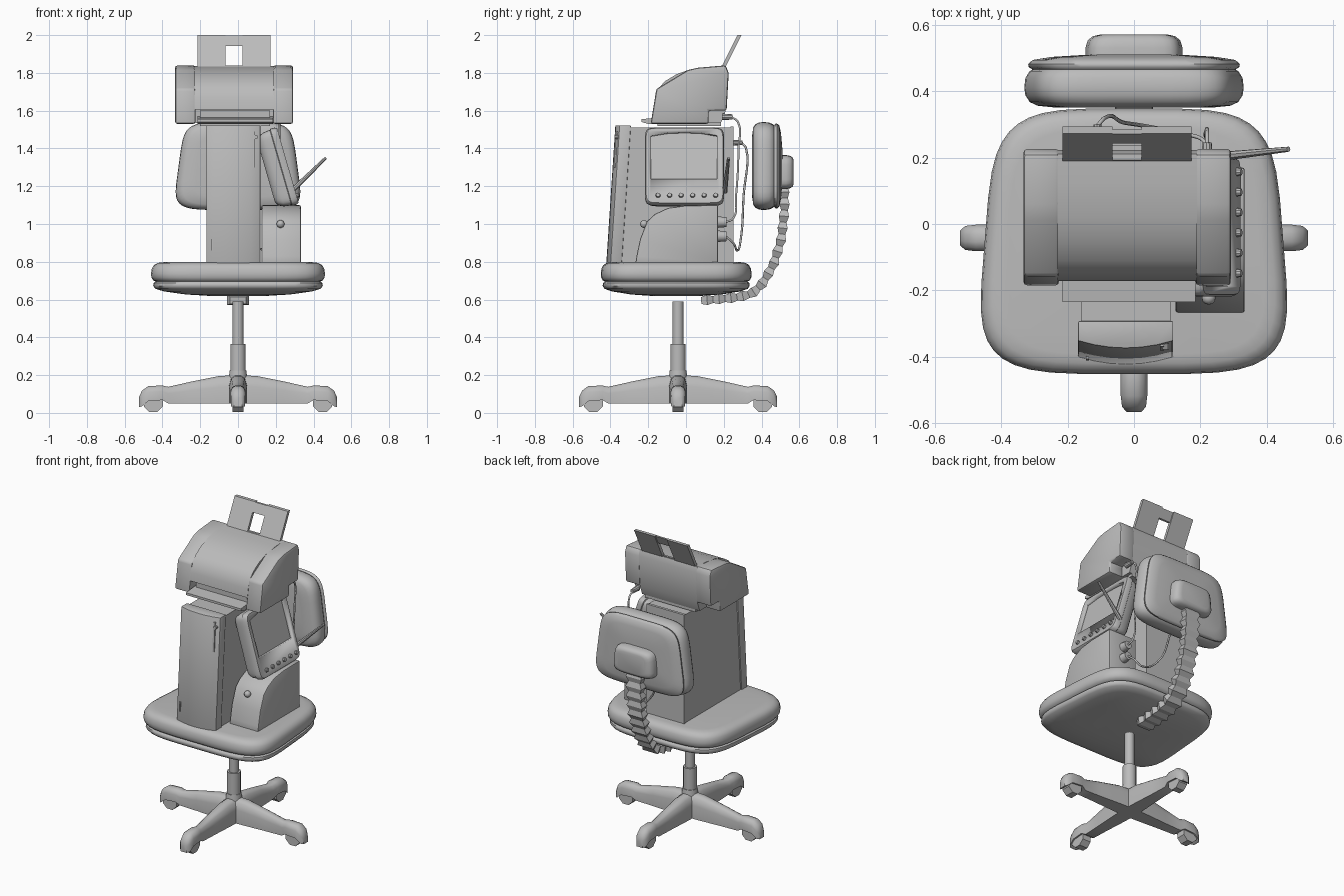
import bpy, bmesh, math
from mathutils import Vector

if "Cube" in bpy.data.objects:
    bpy.data.objects.remove(bpy.data.objects["Cube"])

GREY = bpy.data.materials.new("plain_grey")
GREY.diffuse_color = (0.5, 0.5, 0.5, 1)
GREY.use_nodes = True
GREY.node_tree.nodes["Principled BSDF"].inputs["Base Color"].default_value = GREY.diffuse_color


def finish(name, bm, bevel=0, angle=35, smooth=True):
    bmesh.ops.recalc_face_normals(bm, faces=bm.faces)
    me = bpy.data.meshes.new(name)
    bm.to_mesh(me)
    bm.free()
    me.materials.append(GREY)
    ob = bpy.data.objects.new(name, me)
    bpy.context.collection.objects.link(ob)
    bpy.ops.object.select_all(action='DESELECT')
    bpy.context.view_layer.objects.active = ob
    ob.select_set(True)
    if bevel:
        m = ob.modifiers.new("bevel", 'BEVEL')
        m.width, m.segments, m.limit_method = bevel, 2, 'ANGLE'
        m.angle_limit = math.radians(40)
        bpy.ops.object.modifier_apply(modifier="bevel")
    if smooth:
        bpy.ops.object.shade_smooth_by_angle(angle=math.radians(angle))
    return ob


def loft(name, rings, **kw):
    """Skin a list of equal-length rings and cap both ends."""
    bm = bmesh.new()
    rs = [[bm.verts.new(p) for p in r] for r in rings]
    n = len(rs[0])
    for a, b in zip(rs, rs[1:]):
        for i in range(n):
            bm.faces.new((a[i], a[(i + 1) % n], b[(i + 1) % n], b[i]))
    bm.faces.new(rs[0])
    bm.faces.new(rs[-1])
    return finish(name, bm, **kw)


def pillow(name, a, b, n, taper, layers, place, count=40, **kw):
    """Rounded-rectangle outline, scaled per (scale, height) layer."""
    def ring(s, w):
        out = []
        for i in range(count):
            t = 2 * math.pi * (i + .5) / count
            c, d = math.cos(t), math.sin(t)
            v = math.copysign(abs(d) ** (2 / n), d)
            u = math.copysign(abs(c) ** (2 / n), c) * (1 - taper * v)
            out.append(place(u * a * s, v * b * s, w))
        return out
    return loft(name, [ring(s, w) for s, w in layers], **kw)


def side_profile(name, pts, x0, x1, **kw):
    return loft(name, [[(x, y, z) for y, z in pts] for x in (x0, x1)], **kw)


def box(name, lo, hi, **kw):
    (x0, y0, z0), (x1, y1, z1) = lo, hi
    return side_profile(name, [(y0, z0), (y1, z0), (y1, z1), (y0, z1)], x0, x1, **kw)


def rod(name, p, q, r0, r1=None, segs=16, **kw):
    p, q = Vector(p), Vector(q)
    r1 = r0 if r1 is None else r1
    d = (q - p).normalized()
    e = d.orthogonal().normalized()
    f = d.cross(e)
    ts = [2 * math.pi * (i + .5) / segs for i in range(segs)]
    return loft(name, [[c + (e * math.cos(t) + f * math.sin(t)) * r for t in ts]
                       for c, r in ((p, r0), (q, r1))], **kw)


def cable(name, pts, r=.006):
    cu = bpy.data.curves.new(name, 'CURVE')
    cu.dimensions, cu.bevel_depth, cu.bevel_resolution = '3D', r, 1
    cu.resolution_u, cu.use_fill_caps = 6, True
    sp = cu.splines.new('BEZIER')
    sp.bezier_points.add(len(pts) - 1)
    for bp, co in zip(sp.bezier_points, pts):
        bp.co = co
        bp.handle_left_type = bp.handle_right_type = 'AUTO'
    cu.materials.append(GREY)
    ob = bpy.data.objects.new(name, cu)
    bpy.context.collection.objects.link(ob)
    bpy.ops.object.select_all(action='DESELECT')
    bpy.context.view_layer.objects.active = ob
    ob.select_set(True)
    bpy.ops.object.convert(target='MESH')


# Four-legged base with hooded casters
CY = -.042
LEG = [(0, .05, .05, .2), (.1, .047, .05, .195), (.25, .038, .05, .165), (.37, .033, .05, .138),
       (.4, .04, .068, .145), (.475, .04, .062, .142), (.508, .036, .035, .118), (.524, .022, .03, .085)]
SHAPE = [(-1, 0), (1, 0), (1, .6), (.75, .9), (.3, 1), (-.3, 1), (-.75, .9), (-1, .6)]
for k in range(4):
    co, si = round(math.cos(k * math.pi / 2)), round(math.sin(k * math.pi / 2))

    def at(r, t, z):
        return (r * co - t * si, CY + r * si + t * co, z)
    loft(f"base_leg_{k+1}", [[at(r, w * u, z0 + (z1 - z0) * v) for u, v in SHAPE]
                             for r, w, z0, z1 in LEG], angle=45)
    rod(f"caster_{k+1}", at(.448, -.03, .054), at(.448, .03, .054), .054, segs=8)
rod("base_hub", (0, CY, .05), (0, CY, .225), .065, .045)
rod("lift_sleeve", (0, CY, .2), (0, CY, .365), .041)
rod("lift_piston", (0, CY, .35), (0, CY, .59), .029)

# Seat: lower shell, groove and cushion
pillow("seat", .45, .4, 4.5, .07,
       [(.35, .62), (.6, .627), (.85, .643), (.95, .657), (.975, .672), (.97, .688), (.945, .695),
        (.975, .702), (.995, .717), (1, .738), (.99, .765), (.965, .783), (.92, .794), (.85, .798)],
       lambda u, v, w: (u, v - .052, w), angle=50)

# Backrest cushion, rear shell and bracket cover
pillow("backrest", .315, .233, 5.5, .1,
       [(.7, .35), (.88, .356), (.95, .367), (.99, .387), (1, .41), (.99, .44), (.95, .46), (.925, .465),
        (.96, .472), (.965, .482), (.92, .494), (.75, .503), (.4, .51)],
       lambda u, v, w: (u, w, v + 1.307), angle=50)
pillow("backrest_bracket_cover", .143, .09, 5, .06,
       [(1, .49), (1, .53), (.95, .553), (.85, .565), (.7, .57)],
       lambda u, v, w: (u, w, v + 1.275), count=24)

# Pleated bellows running from the backrest to under the seat
PATH = [Vector(p) for p in [(.52, 1.2), (.522, 1.08), (.505, .92), (.465, .79), (.41, .69),
                            (.35, .63), (.26, .61), (.08, .595)]]
LENS = [(b - a).length for a, b in zip(PATH, PATH[1:])]


def along(s):
    for a, b, l in zip(PATH, PATH[1:], LENS):
        if s <= l + 1e-6:
            return a.lerp(b, s / l)
        s -= l
    return PATH[-1]


rings, N = [], 28
for i in range(N + 1):
    s = sum(LENS) * i / N
    c = along(s)
    d = (along(min(s + .05, sum(LENS))) - along(max(s - .05, 0))).normalized()
    w, t = (.057, .027) if i % 2 else (.042, .018)
    nrm = Vector((-d.y, d.x)) * t
    rings.append([(x, c.x + g * nrm.x, c.y + g * nrm.y) for x, g in ((-w, -1), (w, -1), (w, 1), (-w, 1))])
loft("bellows", rings, smooth=False)

# Computer tower with bowed, leaning bezel
side_profile("tower_case", [(-.36, .795), (.25, .795), (.25, 1.51), (-.31, 1.51)], -.16, .11)
box("tower_rear_rim", (-.163, .235, .795), (.113, .252, 1.515))


def bezel_ring(z, y):
    arc = [(-.025 + .143 * g, y - .022 * (1 - g * g), z) for g in (-1, -.66, -.33, 0, .33, .66, 1)]
    return arc + [(.118, y + .06, z), (-.168, y + .06, z)]


loft("tower_bezel", [bezel_ring(.79, -.4), bezel_ring(1.522, -.352)], bevel=.004)


def front_y(z):
    return -.4 + .048 * (z - .79) / .73


for nm, x, z0, z1, w in (("tower_drive_slot", .085, 1.3, 1.49, .006),
                         ("tower_light_strip", -.14, .86, .92, .004)):
    side_profile(nm, [(front_y(z0) - .015, z0), (front_y(z1) - .015, z1),
                      (front_y(z1) + .01, z1), (front_y(z0) + .01, z0)], x - w, x + w)
rod("tower_button", (.095, -.378, 1.46), (.095, -.35, 1.46), .011, segs=10)

# Round-fronted cabinet under the monitor
side_profile("cabinet", [(-.268, .79), (-.262, .83), (-.243, .92), (-.206, 1.015), (-.164, 1.053),
                         (-.095, 1.085), (0, 1.098), (.17, 1.1), (.17, .79)], .125, .333, bevel=.008)
bm = bmesh.new()
bmesh.ops.create_uvsphere(bm, u_segments=12, v_segments=8, radius=.021)
bmesh.ops.translate(bm, verts=bm.verts, vec=(.225, -.222, 1.0))
finish("cabinet_knob", bm, angle=60)

# Monitor facing right, tilted back
UP, OUT, MID = Vector((-.278, 0, .961)), Vector((.961, 0, .278)), Vector((.264, -.008, 1.31))


def on_monitor(u, v, w):
    return MID + Vector((0, u, 0)) + UP * v + OUT * w


monitor = pillow("monitor", .21, .212, 12, 0,
                 [(.8, -.12), (.9, -.105), (.955, -.08), (.975, -.05), (.975, -.04), (1, -.036),
                  (1, -.012), (.97, 0)], on_monitor, angle=40)
outline = [(-.178, -.075), (.172, -.075), (.172, .165), (.09, .18), (0, .184), (-.09, .18), (-.178, .165)]
cutter = loft("screen_cutter", [[on_monitor(u, v, w) for u, v in outline] for w in (-.018, .03)])
cutter.hide_render = True
bpy.context.view_layer.objects.active = monitor
mod = monitor.modifiers.new("screen", 'BOOLEAN')
mod.operation, mod.object, mod.solver = 'DIFFERENCE', cutter, 'EXACT'
bpy.ops.object.modifier_apply(modifier="screen")
bpy.data.objects.remove(cutter)
for i in range(6):
    u = -.14 + .061 * i
    rod(f"monitor_knob_{i+1}", on_monitor(u, -.165, -.005), on_monitor(u, -.165, .014), .014, .011, segs=10)
rod("antenna", (.28, .205, 1.17), (.465, .225, 1.35), .014, .008, segs=8)

# Printer: barrel middle between two end caps
CAP = [(-.187, 1.53), (-.157, 1.715), (.01, 1.815), (.06, 1.827), (.21, 1.84), (.226, 1.8),
       (.215, 1.6), (.12, 1.6), (.12, 1.53)]
side_profile("printer_left_cap", CAP, -.333, -.225, bevel=.012)
side_profile("printer_right_cap", CAP, .185, .292, bevel=.012)
side_profile("printer_middle", [(-.09, 1.535), (-.09, 1.605), (-.172, 1.605), (-.166, 1.66), (-.148, 1.715),
                                (-.11, 1.757), (-.05, 1.793), (.02, 1.818), (.12, 1.832), (.21, 1.836),
                                (.222, 1.8), (.21, 1.6), (.185, 1.535)], -.23, .19)
box("printer_foot", (-.2, -.15, 1.518), (.17, .185, 1.6))
side_profile("printer_output_tray", [(-.235, 1.54), (-.235, 1.555), (-.08, 1.57), (-.08, 1.53), (-.2, 1.53)],
             -.215, .185)


# Paper support: leaning plates around a window
def support(name, x0, x1, z0, z1, t=.022):
    def y(z):
        return .187 + (z - 1.83) * .5
    side_profile(name, [(y(z0), z0), (y(z0) + t, z0), (y(z1) + t, z1), (y(z1), z1)], x0, x1)


support("paper_support_left", -.215, -.065, 1.8, 2.0)
support("paper_support_right", .023, .173, 1.8, 2.0)
support("paper_support_top", -.065, .023, 1.942, 1.998, .014)
support("paper_support_bottom", -.065, .023, 1.8, 1.84, .014)

# Plugs and cables at the rear
rod("printer_plug", (.22, .19, 1.567), (.22, .245, 1.567), .018, .014, segs=10)
rod("tower_plug", (-.11, .24, 1.43), (-.11, .3, 1.43), .016, .012, segs=10)
for i, z in enumerate((1.01, .935)):
    rod(f"cabinet_plug_{i+1}", (.225, .16, z), (.225, .215, z), .031, .026, segs=12)
cable("printer_cable", [(.22, .24, 1.567), (.22, .275, 1.54), (.218, .278, 1.4), (.215, .265, 1.15),
                        (.22, .25, 1.03), (.225, .21, 1.01)])
cable("tower_cable", [(-.11, .295, 1.43), (-.09, .318, 1.4), (-.03, .305, 1.15), (.06, .29, .92),
                      (.16, .27, .86), (.21, .25, .9), (.225, .21, .935)])
